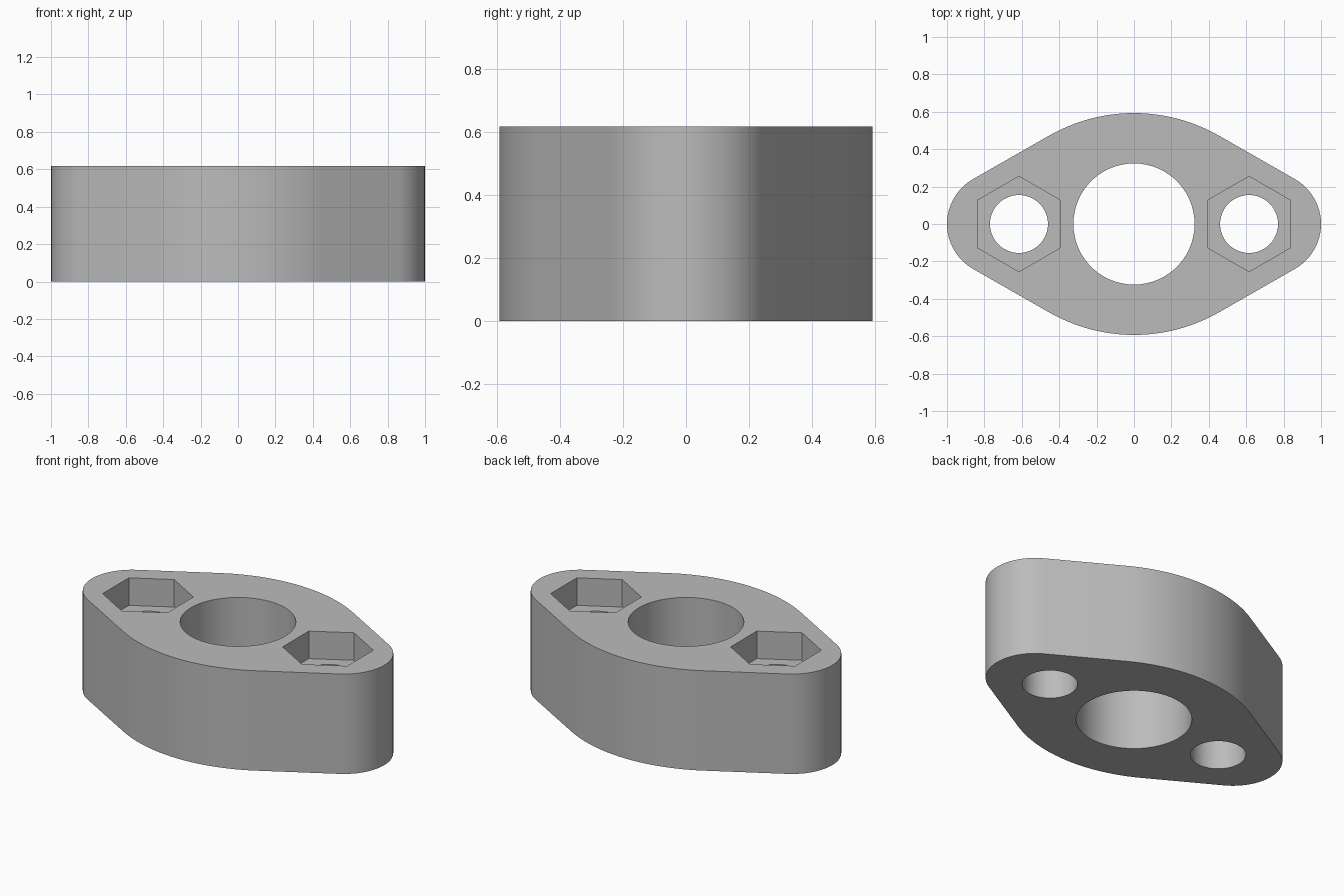
import bpy, bmesh
from math import sin, cos, radians, pi

if "Cube" in bpy.data.objects:
    bpy.data.objects.remove(bpy.data.objects["Cube"])

HEIGHT = 0.617
BOLT_X = 0.615
POCKET_DEPTH = 0.17

grey = bpy.data.materials.new("plain grey")
grey.use_nodes = True
colour = (0.5, 0.5, 0.5, 1)
grey.diffuse_color = colour
grey.node_tree.nodes["Principled BSDF"].inputs["Base Color"].default_value = colour


def arc(cx, cy, radius, start, end, steps):
    angles = [radians(start + (end - start) * i / steps) for i in range(steps + 1)]
    return [(cx + radius * cos(a), cy + radius * sin(a)) for a in angles]


def prism(name, outline, bottom, top):
    bm = bmesh.new()
    face = bm.faces.new([bm.verts.new((x, y, bottom)) for x, y in outline])
    side = bmesh.ops.extrude_face_region(bm, geom=[face])
    verts = [v for v in side["geom"] if isinstance(v, bmesh.types.BMVert)]
    bmesh.ops.translate(bm, verts=verts, vec=(0, 0, top - bottom))
    bmesh.ops.recalc_face_normals(bm, faces=bm.faces)
    mesh = bpy.data.meshes.new(name)
    bm.to_mesh(mesh)
    bm.free()
    mesh.materials.append(grey)
    obj = bpy.data.objects.new(name, mesh)
    bpy.context.collection.objects.link(obj)
    return obj


def cut(body, cutter):
    mod = body.modifiers.new("cut", "BOOLEAN")
    mod.operation = "DIFFERENCE"
    mod.solver = "EXACT"
    mod.object = cutter
    bpy.ops.object.modifier_apply(modifier=mod.name)
    bpy.data.objects.remove(cutter)


# Flange body: rounded ends joined to broad side arcs by straight tangents
outline = (arc(0.724, 0, 0.276, -60, 60, 24)
           + arc(0, -0.32, 0.913, 60, 120, 24)
           + arc(-0.724, 0, 0.276, 120, 240, 24)
           + arc(0, 0.32, 0.913, 240, 300, 24))
body = prism("flange_spacer", outline, 0, HEIGHT)
bpy.context.view_layer.objects.active = body
body.select_set(True)

# Central bore
cut(body, prism("bore_cutter", arc(0, 0, 0.324, 0, 354, 59), -0.1, HEIGHT + 0.1))

# Bolt holes with hexagonal nut pockets in the top
for x in (-BOLT_X, BOLT_X):
    cut(body, prism("bolt_cutter", arc(x, 0, 0.155, 0, 352.5, 47), -0.1, HEIGHT + 0.1))
    cut(body, prism("nut_cutter", arc(x, 0, 0.2547, 30, 330, 5),
                    HEIGHT - POCKET_DEPTH, HEIGHT + 0.1))

bpy.ops.object.shade_smooth_by_angle(angle=pi / 6)
